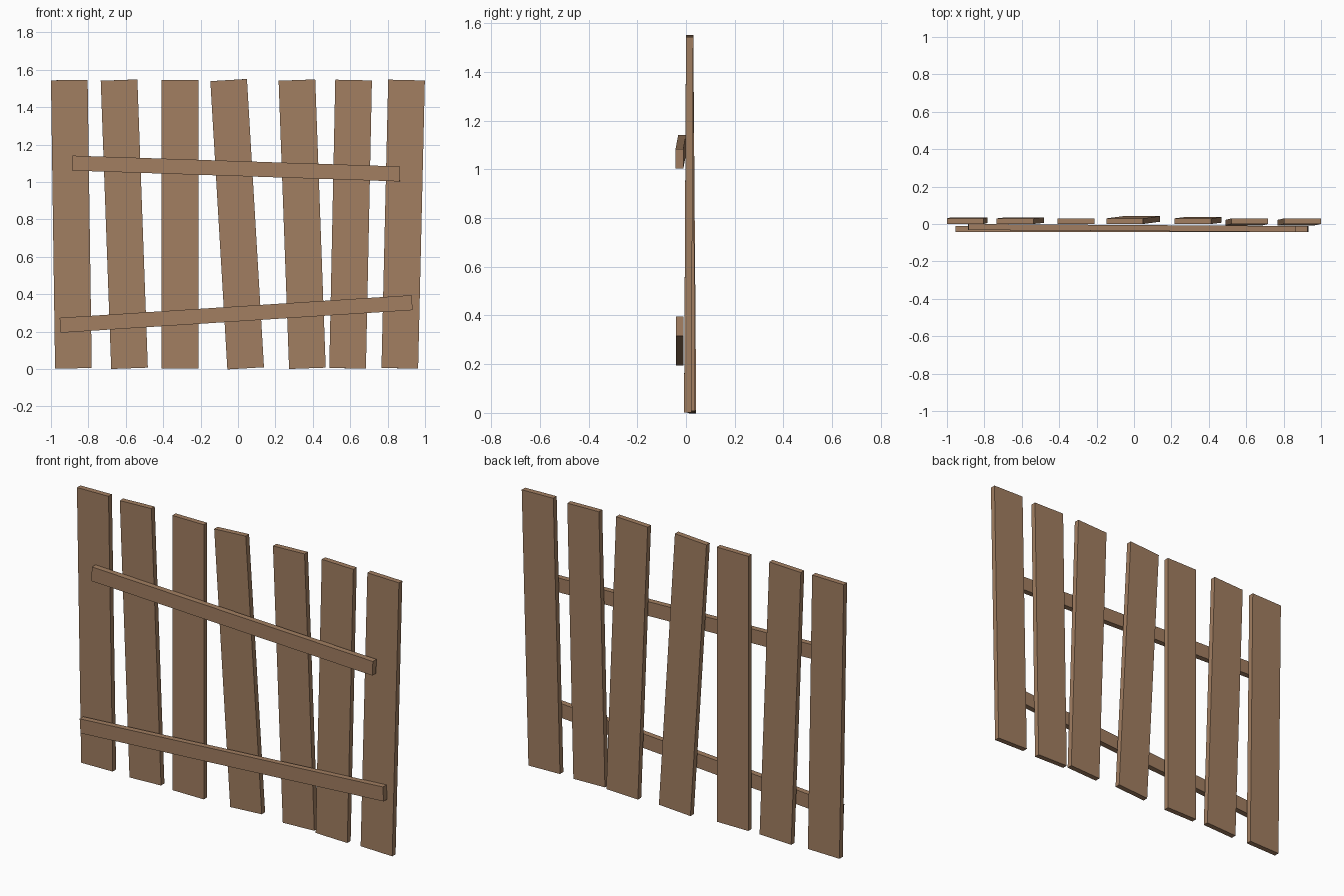
import bpy
from mathutils import Matrix, Vector

cube = bpy.data.objects.get("Cube")
if cube:
    bpy.data.objects.remove(cube, do_unlink=True)

wood = bpy.data.materials.new("brown_wood")
wood.use_nodes = True
wood.diffuse_color = (0.36, 0.21, 0.12, 1)
wood.node_tree.nodes["Principled BSDF"].inputs["Base Color"].default_value = wood.diffuse_color


def board(name, start, end, width, thickness):
    """Flat board running from start to end, its thin side facing y."""
    start, end = Vector(start), Vector(end)
    along = (end - start).normalized()
    across = along.cross(Vector((0, 1, 0))).normalized()
    normal = across.cross(along)
    bpy.ops.mesh.primitive_cube_add(size=1)
    ob = bpy.context.object
    ob.name = ob.data.name = name
    turn = Matrix((across, normal, along)).transposed().to_4x4()
    size = Matrix.Diagonal((width, thickness, (end - start).length, 1))
    ob.data.transform(turn @ size)
    ob.location = (start + end) / 2
    ob.data.materials.append(wood)


# Upright planks: bottom x, top x, bottom y offset
planks = [
    (-0.88, -0.902, 0.006),
    (-0.58, -0.636, 0.006),
    (-0.31, -0.31, 0),
    (0.041, -0.05, 0.012),
    (0.371, 0.315, 0.007),
    (0.586, 0.618, -0.008),
    (0.865, 0.901, -0.008),
]
for i, (low, high, shift) in enumerate(planks, 1):
    board(f"plank_{i}", (low, 0.015 + shift, 0.004), (high, 0.015, 1.545), 0.196, 0.03)

# Crooked cross rails on the front
board("upper_rail", (-0.886, -0.016, 1.101), (0.866, -0.027, 1.043), 0.08, 0.032)
board("lower_rail", (-0.951, -0.026, 0.234), (0.931, -0.026, 0.355), 0.08, 0.032)
